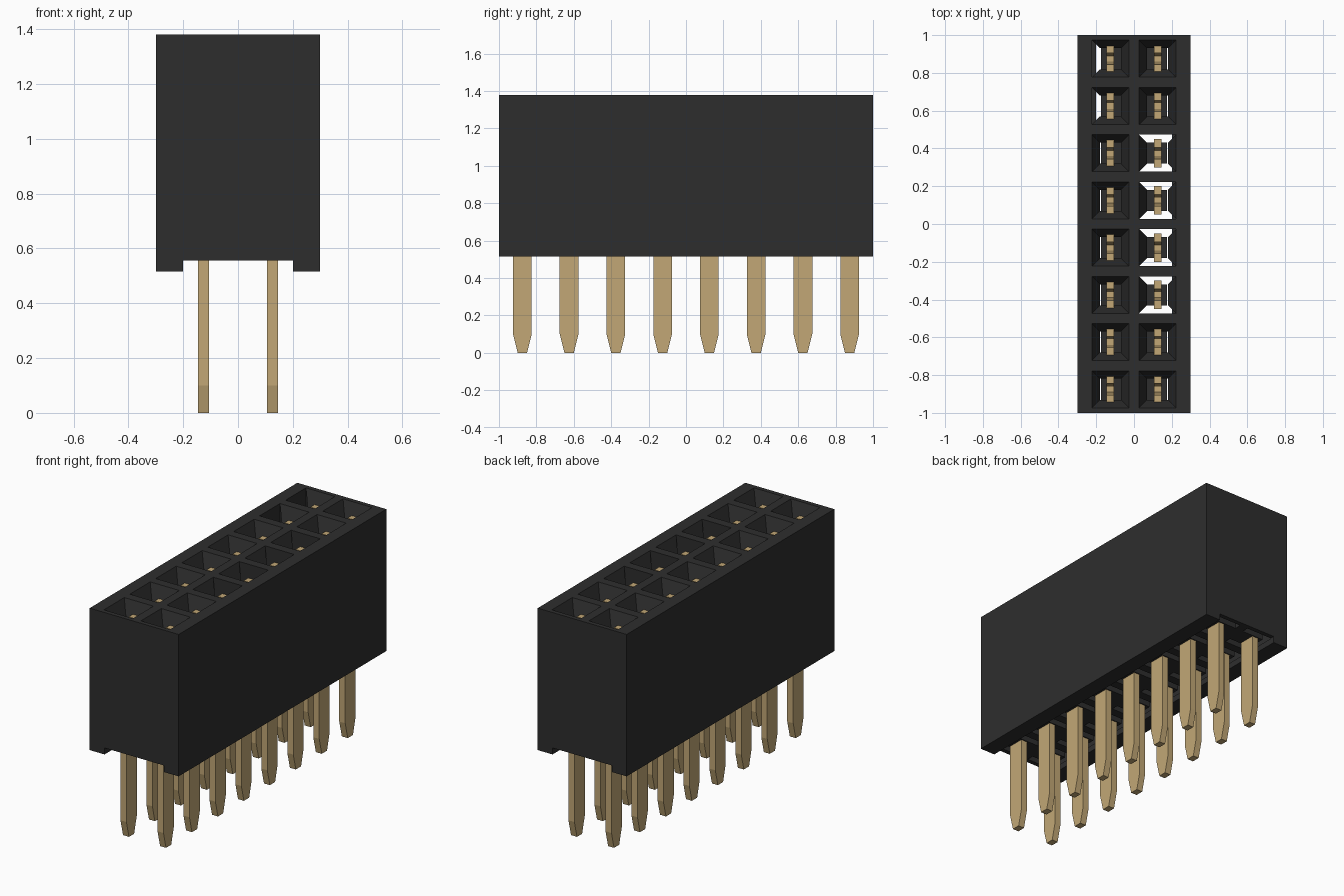
import bpy, bmesh
from mathutils import Vector

cube = bpy.data.objects.get("Cube")
if cube:
    bpy.data.objects.remove(cube, do_unlink=True)

PITCH, ROWS = 0.25, 8
TOP, FLOOR, FOOT = 1.38, 0.555, 0.515
MOUTH, THROAT, DEPTH = 0.098, 0.056, 0.1


def material(name, rgb, rough):
    m = bpy.data.materials.new(name)
    m.use_nodes = True
    m.diffuse_color = (*rgb, 1)
    b = m.node_tree.nodes["Principled BSDF"]
    b.inputs["Base Color"].default_value = (*rgb, 1)
    b.inputs["Roughness"].default_value = rough
    return m


black = material("black plastic", (0.027, 0.027, 0.027), 0.6)
gold = material("dull gold", (0.54, 0.39, 0.18), 0.5)


def finish(name, bm, mat):
    mesh = bpy.data.meshes.new(name)
    bm.to_mesh(mesh)
    bm.free()
    mesh.materials.append(mat)
    ob = bpy.data.objects.new(name, mesh)
    bpy.context.collection.objects.link(ob)
    return ob


def prism(bm, outline, direction):
    """Extrude a closed outline along a direction."""
    face = bm.faces.new([bm.verts.new(p) for p in outline])
    ext = bmesh.ops.extrude_face_region(bm, geom=[face])
    moved = [v for v in ext["geom"] if isinstance(v, bmesh.types.BMVert)]
    bmesh.ops.translate(bm, verts=moved, vec=Vector(direction))
    bmesh.ops.recalc_face_normals(bm, faces=bm.faces)


def box(bm, x0, x1, y0, y1, z0, z1):
    prism(bm, [(x0, y0, z0), (x1, y0, z0), (x1, y1, z0), (x0, y1, z0)],
          (0, 0, z1 - z0))


cells = [(sx * PITCH / 2, (i - (ROWS - 1) / 2) * PITCH)
         for sx in (-1, 1) for i in range(ROWS)]

# Housing: grooved profile with one shaft per contact
bm = bmesh.new()
half = [(0.2, FLOOR), (0.2, FOOT), (0.3, FOOT), (0.3, TOP)]
profile = half + [(-x, z) for x, z in reversed(half)]
prism(bm, [(x, -1, z) for x, z in profile], (0, 2, 0))
housing = finish("housing", bm, black)

bm = bmesh.new()
for x, y in cells:
    box(bm, x - MOUTH, x + MOUTH, y - MOUTH, y + MOUTH, FLOOR - 0.003, TOP + 0.1)
cutter = finish("shaft_cutter", bm, black)
cutter.hide_render = True
cutter.hide_viewport = True
cut = housing.modifiers.new("shafts", "BOOLEAN")
cut.operation = "DIFFERENCE"
cut.solver = "EXACT"
cut.object = cutter
bpy.context.view_layer.update()
baked = bpy.data.meshes.new_from_object(
    housing.evaluated_get(bpy.context.evaluated_depsgraph_get()))
housing.modifiers.clear()
housing.data = baked
bpy.data.objects.remove(cutter, do_unlink=True)


# Funnels: sloping lead-in walls, some cells have open sides
def open_sides(x, y):
    if x < 0 and y > 0.5:
        return {(-1, 0)}
    if x > 0 and -0.5 < y < 0.5:
        return {(0, 1), (0, -1)}
    return set()


bm = bmesh.new()
for x, y in cells:
    for dx, dy in ((1, 0), (0, 1), (-1, 0), (0, -1)):
        if (dx, dy) in open_sides(x, y):
            continue
        pts = [(x + r * (dx - s * dy), y + r * (dy + s * dx), z)
               for r, s, z in ((MOUTH, 1, TOP), (MOUTH, -1, TOP),
                               (THROAT, -1, TOP - DEPTH), (THROAT, 1, TOP - DEPTH))]
        face = bm.faces.new([bm.verts.new(p) for p in pts])
        face.normal_update()
        if face.normal.z < 0:
            face.normal_flip()
finish("funnels", bm, black)

# Plugs holding each pin, joined to the centre wall
bm = bmesh.new()
for x, y in cells:
    s = 1 if x > 0 else -1
    a, b = sorted((s * 0.025, x + s * 0.05))
    box(bm, a, b, y - THROAT, y + THROAT, FLOOR, FLOOR + 0.12)
finish("pin_plugs", bm, black)

# Pins: tapered tail, wider shoulder and a two-pronged fork
side = [(0.025, 0), (0.05, 0.1), (0.05, 0.68), (0.075, 0.72),
        (0.075, 1.31), (0.03, 1.31), (0.015, 0.8)]
outline = side + [(-y, z) for y, z in reversed(side)]
bm = bmesh.new()
for x, y in cells:
    prism(bm, [(x - 0.02, y + py, z) for py, z in outline], (0.04, 0, 0))
finish("contact_pins", bm, gold)
